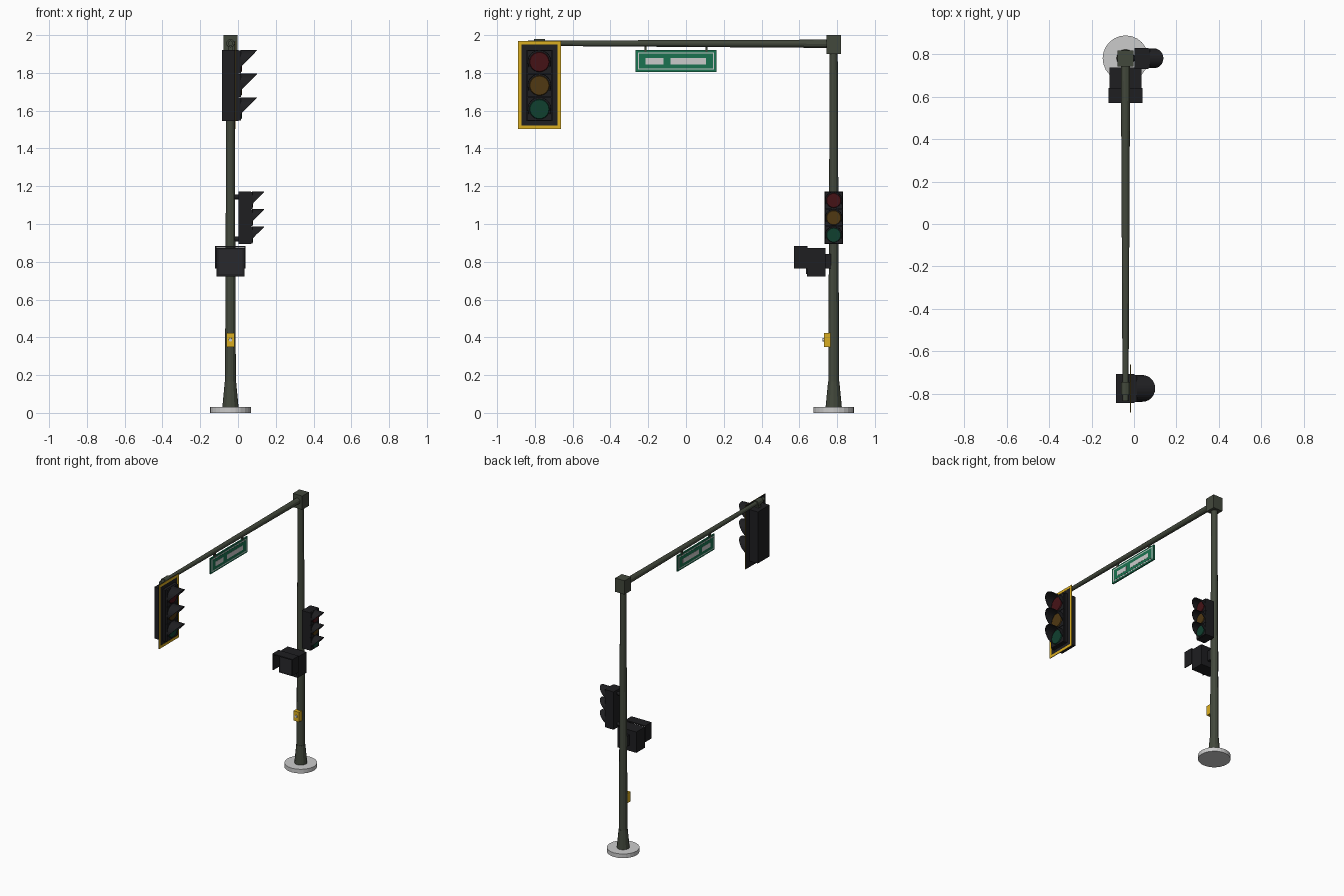
import bpy, bmesh, math
from mathutils import Vector

if "Cube" in bpy.data.objects:
    bpy.data.objects.remove(bpy.data.objects["Cube"])

def mat(name, r, g, b):
    m = bpy.data.materials.new(name)
    m.diffuse_color = (r, g, b, 1)
    m.use_nodes = True
    m.node_tree.nodes["Principled BSDF"].inputs["Base Color"].default_value = m.diffuse_color
    return m

OLIVE = mat("olive_steel", 0.055, 0.065, 0.045)
BLACK = mat("black_housing", 0.013, 0.013, 0.015)
SCREEN = mat("dark_screen", 0.022, 0.022, 0.025)
YELLOW = mat("yellow", 0.70, 0.42, 0.015)
GREEN = mat("sign_green", 0.01, 0.17, 0.08)
WHITE = mat("sign_white", 0.75, 0.78, 0.75)
LENSES = [("red", mat("red_lens", 0.06, 0.006, 0.008)),
          ("amber", mat("amber_lens", 0.08, 0.04, 0.006)),
          ("green", mat("green_lens", 0.005, 0.05, 0.028))]

PX, PY = -0.04, 0.782      # pole axis
SY = -0.776                # overhead signal centre

def finish(name, bm, material):
    me = bpy.data.meshes.new(name)
    bmesh.ops.recalc_face_normals(bm, faces=bm.faces)
    bm.to_mesh(me)
    bm.free()
    ob = bpy.data.objects.new(name, me)
    bpy.context.collection.objects.link(ob)
    if material:
        me.materials.append(material)
    return ob

def box(name, lo, hi, material):
    bm = bmesh.new()
    bmesh.ops.create_cube(bm, size=1)
    for v in bm.verts:
        v.co = [l + (c + 0.5) * (h - l) for c, l, h in zip(v.co, lo, hi)]
    return finish(name, bm, material)

def rod(name, p0, p1, r0, r1, material, sides=12):
    p0, p1 = Vector(p0), Vector(p1)
    d = p1 - p0
    bm = bmesh.new()
    bmesh.ops.create_cone(bm, cap_ends=True, segments=sides, radius1=r0, radius2=r1, depth=d.length)
    q = d.to_track_quat('Z', 'Y')
    for v in bm.verts:
        v.co = q @ v.co + (p0 + p1) / 2
    return finish(name, bm, material)

def solidify(ob, thickness):
    m = ob.modifiers.new("thickness", 'SOLIDIFY')
    m.thickness = thickness
    m.offset = 0

def visor(name, x, y, z, r, length, material):
    # half-open hood, longest at the top and cut back toward the bottom
    bm = bmesh.new()
    n, rows = 18, []
    for i in range(n + 1):
        a = math.radians(-27 + 234 * i / n)
        reach = max(length * (math.sin(a) + 0.455) / 1.455, 0.0005)
        yy, zz = y + r * math.cos(a), z + r * math.sin(a)
        rows.append((bm.verts.new((x, yy, zz)), bm.verts.new((x + reach, yy, zz))))
    for a, b in zip(rows, rows[1:]):
        bm.faces.new((a[0], b[0], b[1], a[1]))
    solidify(finish(name, bm, material), 0.003)

def signal(name, x, y, z, s):
    # three-light head facing +x; x is the back face, s the scale
    hw, hh, front = 0.068 * s, 0.188 * s, x + 0.1 * s
    box(name + "_housing", (x, y - hw, z - hh), (front - 0.012 * s, y + hw, z + hh), BLACK)
    for i, (label, lens) in enumerate(LENSES):
        zc = z + (1 - i) * 0.125 * s
        box(f"{name}_{label}_door", (front - 0.014 * s, y - 0.063 * s, zc - 0.061 * s),
            (front, y + 0.063 * s, zc + 0.061 * s), BLACK)
        rod(f"{name}_{label}_lens", (front - 0.005 * s, y, zc), (front + 0.006 * s, y, zc),
            0.056 * s, 0.05 * s, lens, 24)
        visor(f"{name}_{label}_visor", front - 0.002 * s, y, zc, 0.0615 * s, 0.087 * s, BLACK)

# base, pole and mast arm
rod("base_plate", (PX, PY, 0), (PX, PY, 0.03), 0.108, 0.108, None, 24)
rod("pole_flare", (PX, PY, 0.03), (PX, PY, 0.165), 0.043, 0.030, OLIVE)
rod("pole", (PX, PY, 0.1), (PX, PY, 1.95), 0.029, 0.021, OLIVE)
box("pole_cap", (PX - 0.038, PY - 0.038, 1.9), (PX + 0.038, PY + 0.038, 2.0), OLIVE)
rod("mast_arm", (PX, PY, 1.954), (PX, SY - 0.06, 1.957), 0.022, 0.014, OLIVE)

# overhead signal with clamp and backplate
signal("overhead_signal", -0.085, SY, 1.733, 1.0)
rod("arm_clamp", (PX, SY - 0.03, 1.957), (PX, SY + 0.03, 1.957), 0.022, 0.022, OLIVE)
box("signal_hanger", (PX - 0.014, SY - 0.014, 1.915), (PX + 0.014, SY + 0.014, 1.957), OLIVE)
ZL, ZH, HW, RIM = 1.502, 1.968, 0.114, 0.019
box("backplate", (-0.019, SY - HW, ZL), (-0.016, SY + HW, ZH), BLACK)
for side, a, b in (("bottom", (-HW, ZL), (HW, ZL + RIM)), ("top", (-HW, ZH - RIM), (HW, ZH)),
                   ("left", (-HW, ZL + RIM), (-HW + RIM, ZH - RIM)),
                   ("right", (HW - RIM, ZL + RIM), (HW, ZH - RIM))):
    box("backplate_rim_" + side, (-0.016, SY + a[0], a[1]), (-0.0145, SY + b[0], b[1]), YELLOW)

# hanging street sign, printed on both faces
def panel(name, y0, y1, z0, z1, half, material):
    box(name, (PX - half, y0, z0), (PX + half, y1, z1), material)
panel("sign_board", -0.267, 0.161, 1.806, 1.92, 0.005, GREEN)
panel("sign_border", -0.255, 0.149, 1.817, 1.909, 0.006, WHITE)
panel("sign_field", -0.248, 0.142, 1.824, 1.902, 0.007, GREEN)
panel("sign_bar_short", -0.214, -0.119, 1.845, 1.878, 0.008, WHITE)
panel("sign_bar_long", -0.082, 0.105, 1.845, 1.878, 0.008, WHITE)
for i, y in enumerate((-0.214, 0.108)):
    panel(f"sign_hanger_{i}", y - 0.006, y + 0.006, 1.91, 1.95, 0.006, OLIVE)

# pole-mounted side signal and brackets
signal("side_signal", 0.003, PY, 1.033, 0.733)
for i, z in enumerate((1.143, 0.92)):
    rod(f"side_bracket_{i}", (PX, PY, z), (0.006, PY, z), 0.013, 0.013, BLACK)

# pedestrian signal box with open-bottomed hood
box("crossing_box", (PX - 0.075, 0.64, 0.722), (PX + 0.075, 0.738, 0.874), BLACK)
box("crossing_screen", (PX - 0.063, 0.636, 0.735), (PX + 0.063, 0.641, 0.864), SCREEN)
box("crossing_mount", (PX - 0.022, 0.735, 0.765), (PX + 0.022, PY, 0.84), BLACK)
box("hood_top", (PX - 0.081, 0.571, 0.876), (PX + 0.081, 0.642, 0.884), BLACK)
for s in (-1, 1):
    x0, x1 = sorted((PX + s * 0.081, PX + s * 0.074))
    box("hood_side_" + ("left" if s < 0 else "right"), (x0, 0.571, 0.765), (x1, 0.642, 0.876), BLACK)

# push button
box("button_box", (PX - 0.022, 0.73, 0.35), (PX + 0.022, 0.765, 0.422), YELLOW)
rod("push_button", (PX, 0.735, 0.387), (PX, 0.723, 0.387), 0.010, 0.009, None, 12)
